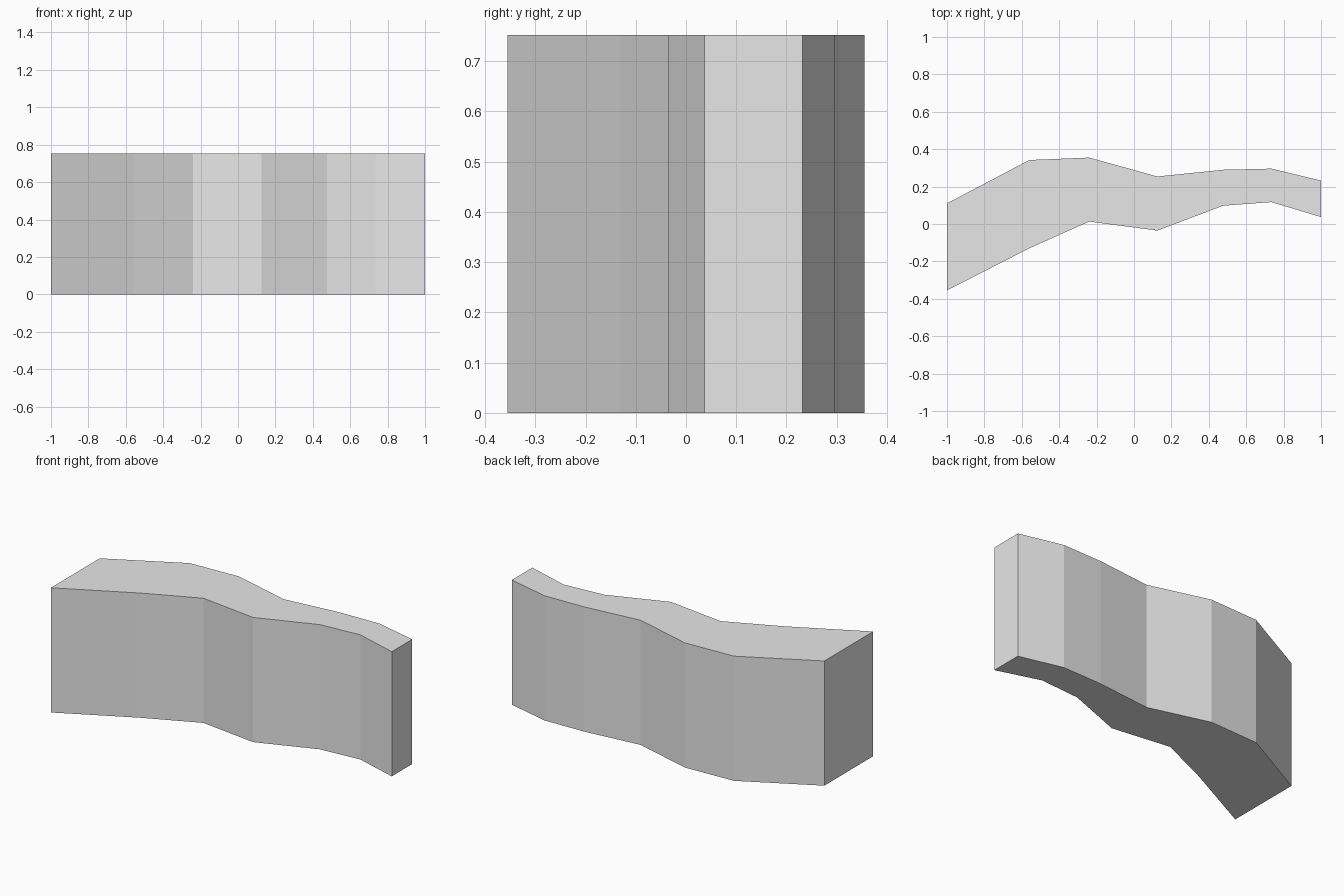
import bpy
import bmesh

cube = bpy.data.objects.get("Cube")
if cube:
    bpy.data.objects.remove(cube, do_unlink=True)

HEIGHT = 0.752

# Stations along the wall: x, front y, back y
STATIONS = [
    (-1.0, -0.355, 0.11),
    (-0.56, -0.13, 0.342),
    (-0.24, 0.013, 0.355),
    (0.125, -0.035, 0.254),
    (0.477, 0.098, 0.29),
    (0.735, 0.117, 0.296),
    (1.0, 0.037, 0.232),
]

# Single grey material
grey = bpy.data.materials.new("light_grey")
grey.use_nodes = True
colour = (0.8, 0.8, 0.8, 1.0)
grey.diffuse_color = colour
grey.node_tree.nodes["Principled BSDF"].inputs["Base Color"].default_value = colour

# Footprint outline, extruded straight up
outline = [(x, f) for x, f, b in STATIONS] + [(x, b) for x, f, b in reversed(STATIONS)]
bm = bmesh.new()
base = bm.faces.new([bm.verts.new((x, y, 0)) for x, y in outline])
extruded = bmesh.ops.extrude_face_region(bm, geom=[base], use_keep_orig=True)
top_verts = [v for v in extruded["geom"] if isinstance(v, bmesh.types.BMVert)]
bmesh.ops.translate(bm, verts=top_verts, vec=(0, 0, HEIGHT))
bmesh.ops.recalc_face_normals(bm, faces=bm.faces)

mesh = bpy.data.meshes.new("curved_wall")
bm.to_mesh(mesh)
bm.free()
mesh.materials.append(grey)
wall = bpy.data.objects.new("curved_wall", mesh)
bpy.context.collection.objects.link(wall)
